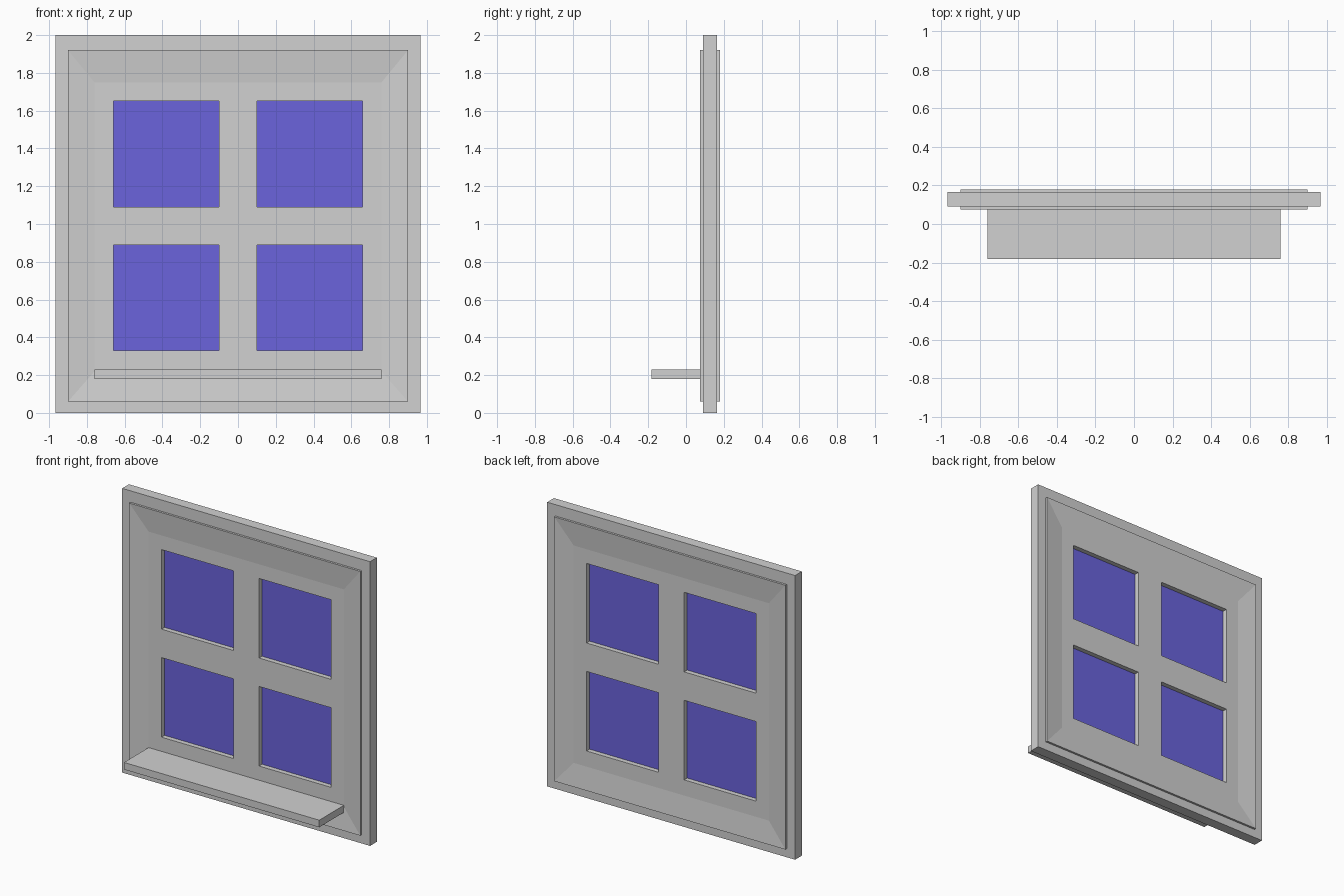
import bpy
import bmesh

cube = bpy.data.objects.get("Cube")
if cube:
    bpy.data.objects.remove(cube, do_unlink=True)


def material(name, rgb):
    mat = bpy.data.materials.new(name)
    mat.use_nodes = True
    color = (*rgb, 1)
    mat.diffuse_color = color
    mat.node_tree.nodes["Principled BSDF"].inputs["Base Color"].default_value = color
    return mat


GREY = material("grey paint", (0.64, 0.64, 0.64))
BLUE = material("blue glass", (0.145, 0.127, 0.718))


def finish(bm, name, mat):
    bmesh.ops.recalc_face_normals(bm, faces=bm.faces)
    mesh = bpy.data.meshes.new(name)
    bm.to_mesh(mesh)
    bm.free()
    mesh.materials.append(mat)
    obj = bpy.data.objects.new(name, mesh)
    bpy.context.collection.objects.link(obj)
    return obj


def box(name, low, high, mat):
    bm = bmesh.new()
    bmesh.ops.create_cube(bm, size=1)
    for v in bm.verts:
        v.co = [(a + b) / 2 + c * (b - a) for a, b, c in zip(low, high, v.co)]
    return finish(bm, name, mat)


# Depth layers, mirrored about the middle of the frame
MID = 0.1275
FRAME, SASH, PANEL = 0.0375, 0.0525, 0.036

# Rectangles as half width, bottom, top
OUTER = (0.965, 0, 2)
RIM = (0.9, 0.06, 1.92)
INNER = (0.76, 0.22, 1.75)

# Frame: stepped rim with shallow slopes running in to the panel, front and back
front = [(INNER, PANEL), (RIM, SASH), (RIM, FRAME), (OUTER, FRAME)]
section = [(r, MID - d) for r, d in front] + [(r, MID + d) for r, d in reversed(front)]
bm = bmesh.new()
rings = []
for (w, bottom, top), y in section:
    corners = [(-w, bottom), (w, bottom), (w, top), (-w, top)]
    rings.append([bm.verts.new((x, y, z)) for x, z in corners])
for i, ring in enumerate(rings):
    after = rings[(i + 1) % len(rings)]
    for j in range(4):
        k = (j + 1) % 4
        bm.faces.new((ring[j], ring[k], after[k], after[j]))
finish(bm, "window_frame", GREY)

# Panel: a thick grid with four openings
xs = [-INNER[0], -0.66, -0.1, 0.1, 0.66, INNER[0]]
zs = [INNER[1], 0.33, 0.89, 1.09, 1.65, INNER[2]]
bm = bmesh.new()
grid = [[bm.verts.new((x, MID - PANEL, z)) for z in zs] for x in xs]
for i in range(5):
    for j in range(5):
        if not (i % 2 and j % 2):
            bm.faces.new((grid[i][j], grid[i + 1][j], grid[i + 1][j + 1], grid[i][j + 1]))
made = bmesh.ops.extrude_face_region(bm, geom=bm.faces[:], use_keep_orig=True)
for v in made["geom"]:
    if isinstance(v, bmesh.types.BMVert):
        v.co.y = MID + PANEL
flat = [e for e in bm.edges if len(e.link_faces) == 2 and e.calc_face_angle(0) < 0.01]
bmesh.ops.recalc_face_normals(bm, faces=bm.faces)
finish(bm, "window_panel", GREY)

# Glass panes, set in the middle of the openings
for i, side in ((1, "right"), (3, "left")):
    for j, level in ((1, "lower"), (3, "upper")):
        box(f"{level}_{side}_pane", (xs[i], MID - 0.002, zs[j]),
            (xs[i + 1], MID + 0.002, zs[j + 1]), BLUE)

# Sill: a shelf standing out from the front
box("window_sill", (-0.76, -0.182, 0.18), (0.76, MID, 0.23), GREY)
